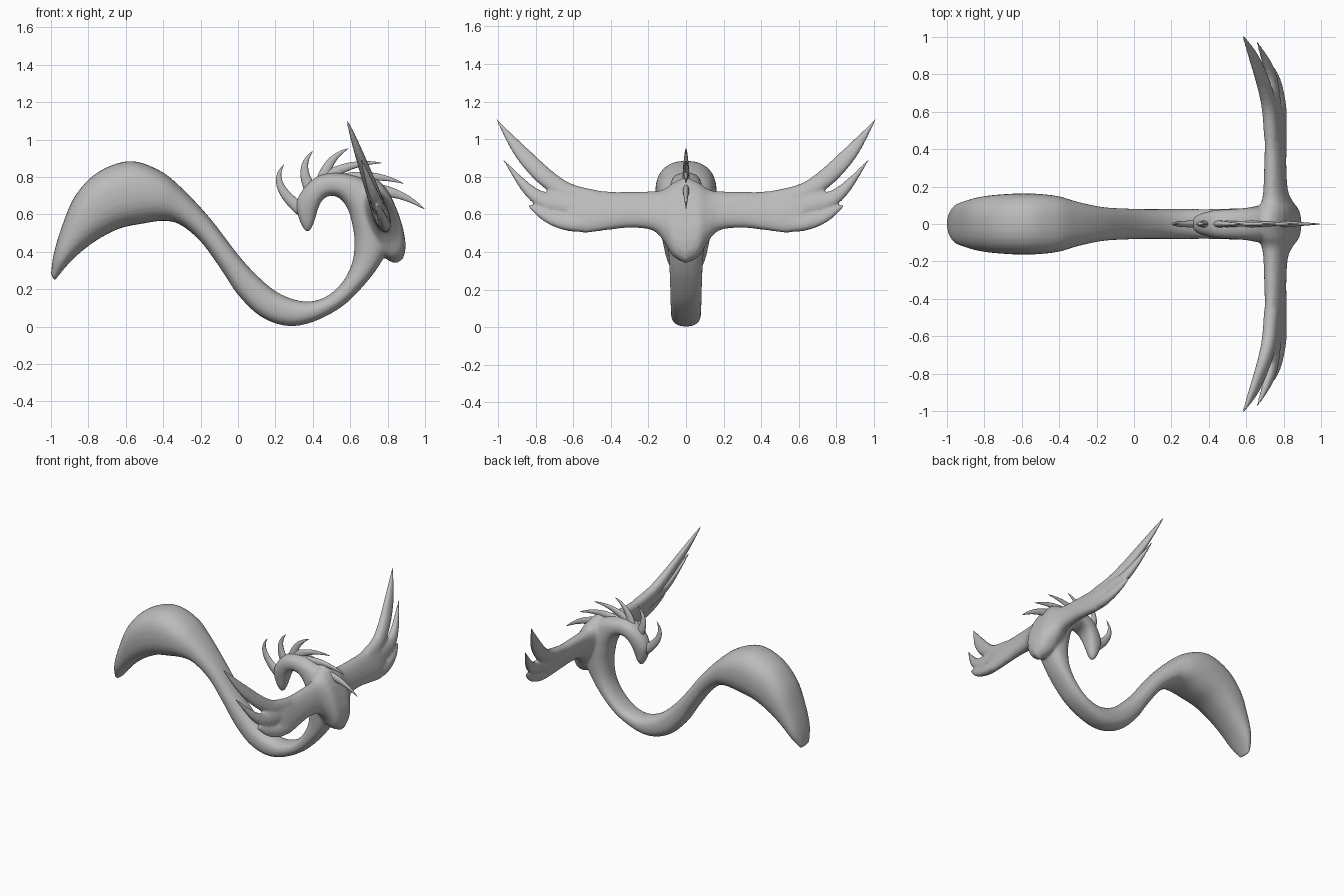
import bpy, bmesh, math
from mathutils import Vector

cube = bpy.data.objects.get("Cube")
if cube:
    bpy.data.objects.remove(cube, do_unlink=True)

grey = bpy.data.materials.new("clay grey")
grey.use_nodes = True
colour = (0.5, 0.5, 0.5, 1)
grey.diffuse_color = colour
grey.node_tree.nodes["Principled BSDF"].inputs["Base Color"].default_value = colour


def smooth_rows(rows, steps=6):
    """Catmull-Rom interpolation through rows of numbers."""
    out = []
    for i in range(len(rows) - 1):
        p0, p1 = rows[max(i - 1, 0)], rows[i]
        p2, p3 = rows[i + 1], rows[min(i + 2, len(rows) - 1)]
        for s in range(steps):
            t = s / steps
            out.append([b + t * ((c - a) / 2 + t * ((a - 2.5 * b + 2 * c - d / 2)
                        + t * (1.5 * (b - c) + (d - a) / 2)))
                        for a, b, c, d in zip(p0, p1, p2, p3)])
    return out + [list(rows[-1])]


def loft(bm, sections, sides=20, power=0.9):
    """Skin oval sections, each given by two chord ends and a sideways half-axis."""
    rings = []
    for a, b, side in sections:
        mid, half = (a + b) / 2, (a - b) / 2
        ring = []
        for k in range(sides):
            ang = math.tau * k / sides
            c, s = math.cos(ang), math.sin(ang)
            c = math.copysign(abs(c) ** power, c)
            s = math.copysign(abs(s) ** power, s)
            ring.append(bm.verts.new(mid + half * c + side * s))
        rings.append(ring)
    faces = [bm.faces.new(rings[0]), bm.faces.new(rings[-1])]
    for r, q in zip(rings, rings[1:]):
        for k in range(sides):
            n = (k + 1) % sides
            faces.append(bm.faces.new((r[k], r[n], q[n], q[k])))
    bmesh.ops.recalc_face_normals(bm, faces=faces)


def finish(bm, name):
    mesh = bpy.data.meshes.new(name)
    bm.to_mesh(mesh)
    bm.free()
    mesh.materials.append(grey)
    mesh.shade_smooth()
    obj = bpy.data.objects.new(name, mesh)
    bpy.context.collection.objects.link(obj)
    return obj


# Body from tail to snout: outer x, z, inner x, z, half width
body = [
    (-1, .28, -.98, .245, .05), (-.985, .39, -.92, .32, .1),
    (-.94, .54, -.85, .39, .125), (-.87, .7, -.75, .465, .147),
    (-.75, .825, -.63, .525, .16), (-.58, .885, -.51, .55, .163),
    (-.42, .835, -.4, .565, .15), (-.3, .74, -.31, .545, .12),
    (-.15, .58, -.2, .455, .092), (0, .385, -.09, .305, .083),
    (.1, .275, 0, .17, .08), (.2, .19, .12, .055, .08),
    (.3, .145, .26, .004, .08), (.39, .135, .4, .025, .08),
    (.48, .165, .56, .11, .083), (.56, .24, .69, .24, .086),
    (.61, .34, .775, .36, .09), (.623, .45, .83, .48, .1),
    (.612, .54, .84, .57, .105), (.59, .62, .79, .69, .1),
    (.55, .68, .68, .785, .088), (.5, .7, .55, .82, .08),
    (.455, .68, .44, .81, .076), (.43, .635, .36, .75, .066),
    (.417, .59, .312, .66, .052), (.4, .54, .328, .57, .036),
    (.38, .505, .355, .515, .016),
]

# Wing parts: upper y, z, lower y, z, half thickness
arm = [
    (0, .8, 0, .34, .09), (.07, .765, .07, .38, .088), (.12, .73, .12, .46, .07),
    (.18, .72, .18, .517, .056), (.3, .718, .3, .53, .05), (.42, .72, .42, .517, .046),
    (.54, .74, .54, .503, .042), (.64, .775, .62, .52, .032),
]
feathers = [
    [(.45, .722, .48, .62, .04), (.6, .757, .64, .67, .038), (.7, .82, .74, .73, .034),
     (.8, .91, .83, .81, .028), (.9, 1.005, .92, .925, .02), (1.01, 1.11, 1.01, 1.1, .007)],
    [(.48, .68, .48, .58, .036), (.65, .71, .66, .6, .036), (.76, .722, .78, .638, .03),
     (.85, .78, .87, .72, .023), (.975, .9, .975, .89, .007)],
    [(.45, .62, .45, .515, .036), (.6, .6, .59, .508, .034), (.7, .612, .69, .53, .027),
     (.77, .635, .77, .573, .02), (.84, .655, .84, .64, .007)],
]

bm = bmesh.new()
loft(bm, [(Vector((a, 0, b)), Vector((c, 0, d)), Vector((0, w, 0)))
          for a, b, c, d, w in smooth_rows(body)], sides=28, power=.85)


def wing_point(y, z):
    return Vector((.98 - .36 * z, y, z))


wing_normal = Vector((.94, 0, .34))
for sign in (1, -1):
    for part in [arm] + feathers:
        loft(bm, [(wing_point(sign * a, b), wing_point(sign * c, d), wing_normal * t)
                  for a, b, c, d, t in smooth_rows(part)])

# Fuse body and wings into one flowing skin
skin = finish(bm, "body_and_wings")
fuse = skin.modifiers.new("fuse", 'REMESH')
fuse.mode = 'VOXEL'
fuse.voxel_size = .009
fuse.use_smooth_shade = True
relax = skin.modifiers.new("relax", 'SMOOTH')
relax.factor = .5
relax.iterations = 8

# Crest spines: base, bend and tip in the side plane, then base radius
spines = {
    "nose_horn": ((.345, .62), (.16, .76), (.245, .865), .034),
    "brow_spine": ((.385, .74), (.32, .86), (.4, .938), .032),
    "crown_spine": ((.45, .76), (.47, .9), (.59, .952), .036),
    "nape_spine": ((.45, .78), (.58, .885), (.767, .875), .034),
    "neck_spine": ((.56, .78), (.72, .83), (.885, .765), .036),
    "shoulder_spine": ((.64, .73), (.84, .75), (.997, .628), .042),
}
for name, (base, bend, tip, radius) in spines.items():
    p, q, r = (Vector((x, 0, z)) for x, z in (base, bend, tip))
    sections = []
    for i in range(15):
        t = i / 14
        centre = p * (1 - t) ** 2 + q * 2 * t * (1 - t) + r * t * t
        along = ((q - p) * (1 - t) + (r - q) * t).normalized()
        across = Vector((-along.z, 0, along.x)) * (radius * (1 - t) ** .8 + .001)
        sections.append((centre + across, centre - across,
                         Vector((0, across.length * .6, 0))))
    bm = bmesh.new()
    loft(bm, sections, sides=14, power=1)
    finish(bm, name)
